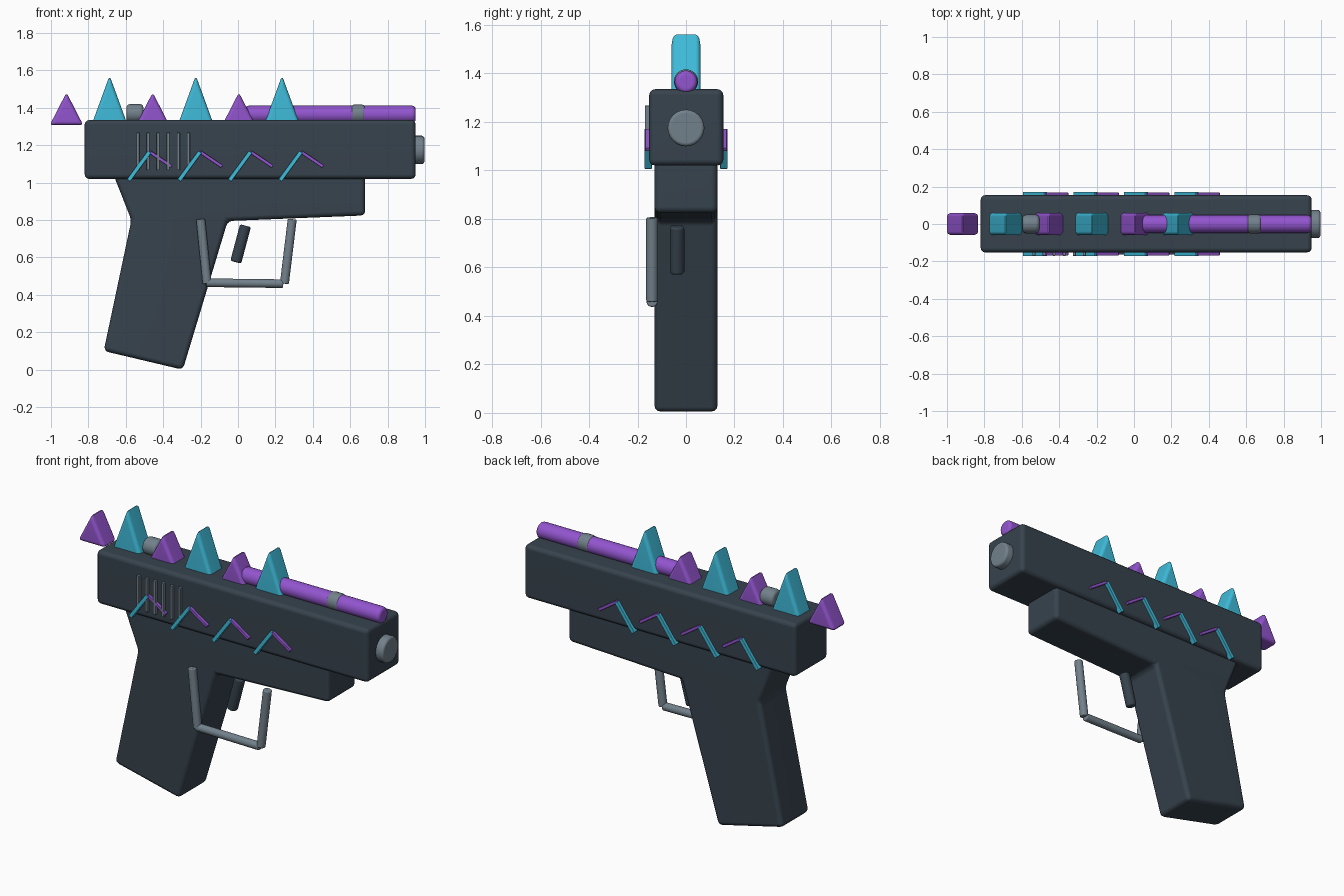
import bpy, bmesh, math
from mathutils import Vector, Matrix

if "Cube" in bpy.data.objects:
    bpy.data.objects.remove(bpy.data.objects["Cube"])


def material(name, rgb):
    m = bpy.data.materials.new(name)
    m.diffuse_color = (*rgb, 1)
    m.use_nodes = True
    m.node_tree.nodes["Principled BSDF"].inputs["Base Color"].default_value = m.diffuse_color
    return m


SLATE = material("slate", (0.038, 0.056, 0.075))
CYAN = material("cyan", (0.05, 0.50, 0.70))
PURPLE = material("purple", (0.29, 0.09, 0.62))
STEEL = material("steel", (0.17, 0.22, 0.26))


def finish(name, bm, mat, bevel, segments=3):
    """Round the sharp edges and turn the bmesh into a smooth-shaded object."""
    bmesh.ops.recalc_face_normals(bm, faces=bm.faces)
    if bevel:
        edges = [e for e in bm.edges if e.calc_face_angle(0) > math.radians(25)]
        bmesh.ops.bevel(bm, geom=edges, offset=bevel, segments=segments,
                        profile=0.5, affect='EDGES', clamp_overlap=True)
    mesh = bpy.data.meshes.new(name)
    bm.to_mesh(mesh)
    bm.free()
    mesh.materials.append(mat)
    ob = bpy.data.objects.new(name, mesh)
    bpy.context.collection.objects.link(ob)
    bpy.ops.object.select_all(action='DESELECT')
    ob.select_set(True)
    bpy.context.view_layer.objects.active = ob
    bpy.ops.object.shade_smooth_by_angle(angle=math.radians(40))
    ob.modifiers.new("weighted_normals", 'WEIGHTED_NORMAL').keep_sharp = True
    return ob


def prism(name, points, y0, y1, mat, bevel):
    """Extrude an (x, z) profile from y0 to y1."""
    bm = bmesh.new()
    face = bm.faces.new([bm.verts.new((x, y0, z)) for x, z in points])
    ext = bmesh.ops.extrude_face_region(bm, geom=[face])
    verts = [v for v in ext["geom"] if isinstance(v, bmesh.types.BMVert)]
    bmesh.ops.translate(bm, verts=verts, vec=(0, y1 - y0, 0))
    return finish(name, bm, mat, bevel)


def box(name, lo, hi, mat, bevel):
    return prism(name, [(lo[0], lo[2]), (hi[0], lo[2]), (hi[0], hi[2]), (lo[0], hi[2])],
                 lo[1], hi[1], mat, bevel)


def rod(name, a, b, radius, mat, bevel):
    """Cylinder running from point a to point b."""
    a, b = Vector(a), Vector(b)
    turn = (b - a).to_track_quat('Z', 'Y').to_matrix().to_4x4()
    bm = bmesh.new()
    bmesh.ops.create_cone(bm, cap_ends=True, segments=24, radius1=radius, radius2=radius,
                          depth=(b - a).length, matrix=Matrix.Translation((a + b) / 2) @ turn)
    return finish(name, bm, mat, bevel)


def strip(name, a, b, width, y0, y1, mat):
    """Flat bar between two (x, z) points on the side of the slide."""
    a, b = Vector(a), Vector(b)
    d = (b - a).normalized() * width / 2
    n = Vector((-d.y, d.x))
    return prism(name, [a - n, b - n, b + n, a + n], y0, y1, mat, 0.003)


# Slide and one-piece frame with grip
box("slide", (-0.82, -0.152, 1.02), (0.95, 0.154, 1.335), SLATE, 0.025)
prism("frame_and_grip",
      [(-0.665, 1.04), (-0.57, 0.80), (-0.718, 0.10), (-0.295, 0.0),
       (-0.055, 0.795), (0.68, 0.825), (0.68, 1.04)], -0.13, 0.13, SLATE, 0.025)

# Muzzle, top tube and sights
rod("muzzle", (0.92, 0, 1.175), (0.997, 0, 1.175), 0.076, STEEL, 0.015)
rod("top_tube", (0.04, 0, 1.365), (0.95, 0, 1.365), 0.047, PURPLE, 0.02)
rod("front_sight", (0.605, 0, 1.367), (0.68, 0, 1.367), 0.05, STEEL, 0.015)
rod("rear_sight", (-0.597, 0, 1.37), (-0.505, 0, 1.37), 0.05, STEEL, 0.02)

# Row of alternating spikes
for i in range(6):
    x = -0.917 + 0.2305 * i
    mat, half, top = (CYAN, 0.097, 1.573) if i % 2 else (PURPLE, 0.09, 1.482)
    prism(f"spike_{i + 1}", [(x - half, 1.307), (x + half, 1.307), (x, top)],
          -0.06, 0.06, mat, 0.02)

# Grip ribs on the front side of the slide
for i in range(6):
    x = -0.535 + 0.054 * i
    box(f"slide_rib_{i + 1}", (x - 0.008, -0.170, 1.067), (x + 0.008, -0.14, 1.267), STEEL, 0.003)

# Zigzag trim on both sides
for side, s in (("front", -1), ("back", 1)):
    for i in range(4):
        x = -0.585 + 0.27 * i
        strip(f"zigzag_long_{side}_{i + 1}", (x, 1.012), (x + 0.112, 1.165), 0.022,
              s * 0.14, s * 0.172, CYAN)
        strip(f"zigzag_short_{side}_{i + 1}", (x + 0.112, 1.165), (x + 0.23, 1.086), 0.017,
              s * 0.14, s * 0.169, PURPLE)

# Trigger guard and trigger
GY = -0.14
rod("guard_rear_post", (-0.20, GY, 0.805), (-0.165, GY, 0.46), 0.024, STEEL, 0.006)
rod("guard_bottom", (-0.17, GY, 0.465), (0.242, GY, 0.46), 0.023, STEEL, 0.006)
rod("guard_front_post", (0.248, GY, 0.46), (0.29, GY, 0.805), 0.024, STEEL, 0.006)
rod("trigger", (0.04, -0.037, 0.77), (-0.012, -0.037, 0.575), 0.03, SLATE, 0.01)
